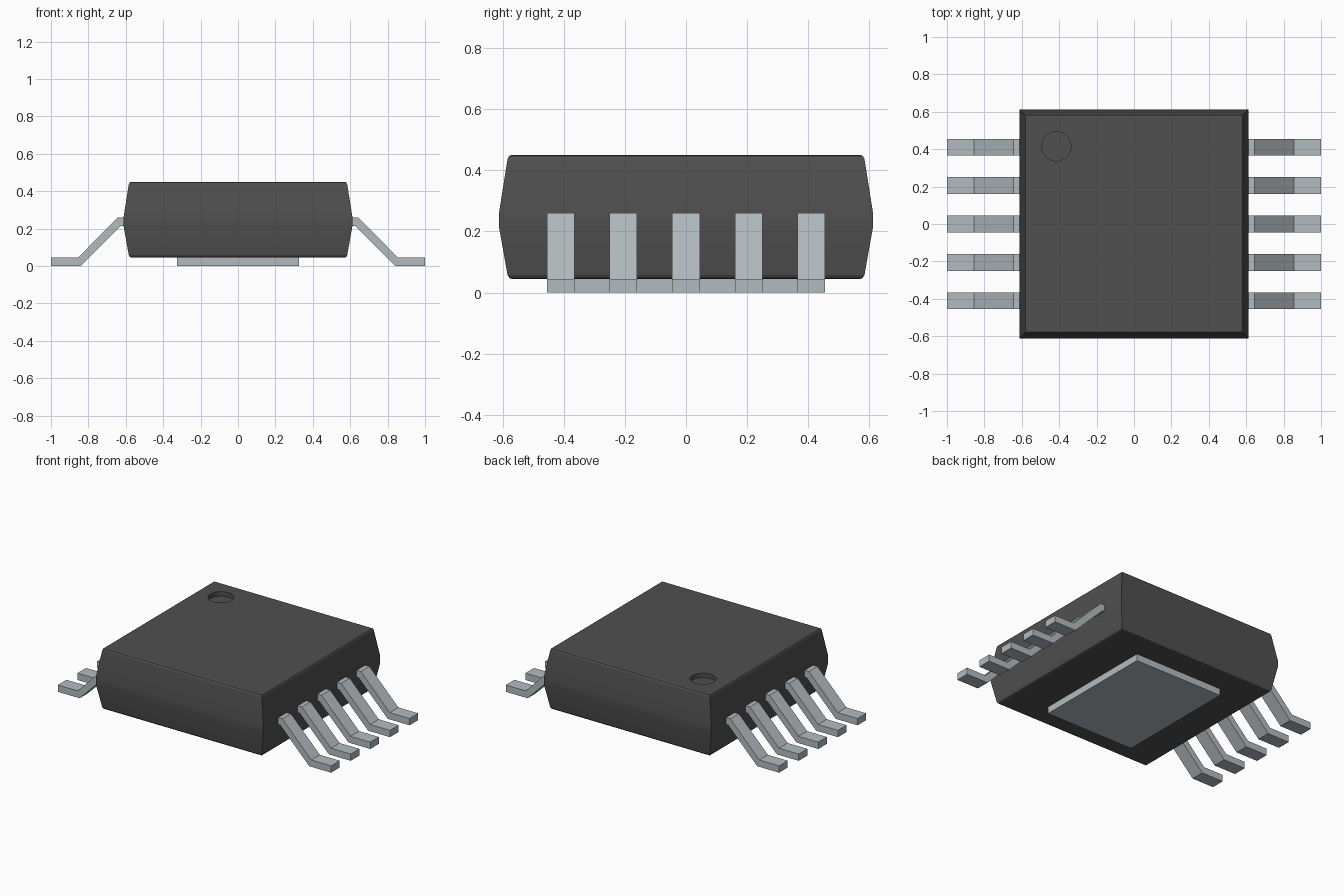
import bpy, bmesh, math

cube = bpy.data.objects.get("Cube")
if cube:
    bpy.data.objects.remove(cube, do_unlink=True)


def make_material(name, rgb):
    mat = bpy.data.materials.new(name)
    mat.use_nodes = True
    mat.diffuse_color = (*rgb, 1)
    bsdf = next(n for n in mat.node_tree.nodes if n.type == 'BSDF_PRINCIPLED')
    bsdf.inputs["Base Color"].default_value = (*rgb, 1)
    return mat


plastic = make_material("dark grey plastic", (0.08, 0.08, 0.08))
metal = make_material("tinned metal", (0.45, 0.50, 0.53))


def finish(name, bm, mat):
    bmesh.ops.recalc_face_normals(bm, faces=bm.faces)
    mesh = bpy.data.meshes.new(name)
    bm.to_mesh(mesh)
    bm.free()
    mesh.materials.append(mat)
    obj = bpy.data.objects.new(name, mesh)
    bpy.context.collection.objects.link(obj)
    return obj


# Square body: stacked square rings following the side profile (half width, z)
profile = [(0.570, 0.045), (0.578, 0.048), (0.584, 0.058), (0.612, 0.215),
           (0.612, 0.260), (0.584, 0.437), (0.579, 0.447), (0.571, 0.450)]
bm = bmesh.new()
rings = [[bm.verts.new((sx * h, sy * h, z))
          for sx, sy in ((-1, -1), (1, -1), (1, 1), (-1, 1))] for h, z in profile]
for low, high in zip(rings, rings[1:]):
    for i in range(4):
        j = (i + 1) % 4
        bm.faces.new((low[i], low[j], high[j], high[i]))
bm.faces.new(rings[0])
bm.faces.new(rings[-1])
body = finish("body", bm, plastic)

# Round pin-one dimple cut into the top
bm = bmesh.new()
bmesh.ops.create_cone(bm, cap_ends=True, segments=48, radius1=0.078, radius2=0.078, depth=0.1)
bmesh.ops.translate(bm, verts=bm.verts, vec=(-0.415, 0.415, 0.47))
cutter = finish("dimple_cutter", bm, plastic)
cutter.hide_render = True
cut = body.modifiers.new("dimple", 'BOOLEAN')
cut.operation = 'DIFFERENCE'
cut.solver = 'EXACT'
cut.object = cutter
bpy.ops.object.select_all(action='DESELECT')
bpy.context.view_layer.objects.active = body
body.select_set(True)
bpy.ops.object.modifier_apply(modifier="dimple")
bpy.data.objects.remove(cutter, do_unlink=True)
bpy.ops.object.shade_smooth_by_angle(angle=math.radians(15))

# Metal pad under the body
bm = bmesh.new()
bmesh.ops.create_cube(bm, size=1)
bmesh.ops.scale(bm, verts=bm.verts, vec=(0.65, 0.83, 0.05))
bmesh.ops.translate(bm, verts=bm.verts, vec=(0, 0, 0.025))
finish("thermal_pad", bm, metal)

# Gull-wing leads: bent side outline (x, z) extruded across the lead width
outline = [(0.59, 0.215), (0.627, 0.215), (0.840, 0.0), (1.0, 0.0),
           (1.0, 0.045), (0.855, 0.045), (0.643, 0.260), (0.59, 0.260)]
LEAD_WIDTH, PITCH = 0.09, 0.205
for side, label in ((1, "left"), (-1, "right")):
    for n in range(5):
        y = (n - 2) * PITCH
        bm = bmesh.new()
        face = bm.faces.new([bm.verts.new((side * x, y - LEAD_WIDTH / 2, z)) for x, z in outline])
        ext = bmesh.ops.extrude_face_region(bm, geom=[face])
        moved = [v for v in ext["geom"] if isinstance(v, bmesh.types.BMVert)]
        bmesh.ops.translate(bm, verts=moved, vec=(0, LEAD_WIDTH, 0))
        finish(f"{label}_lead_{n + 1}", bm, metal)
